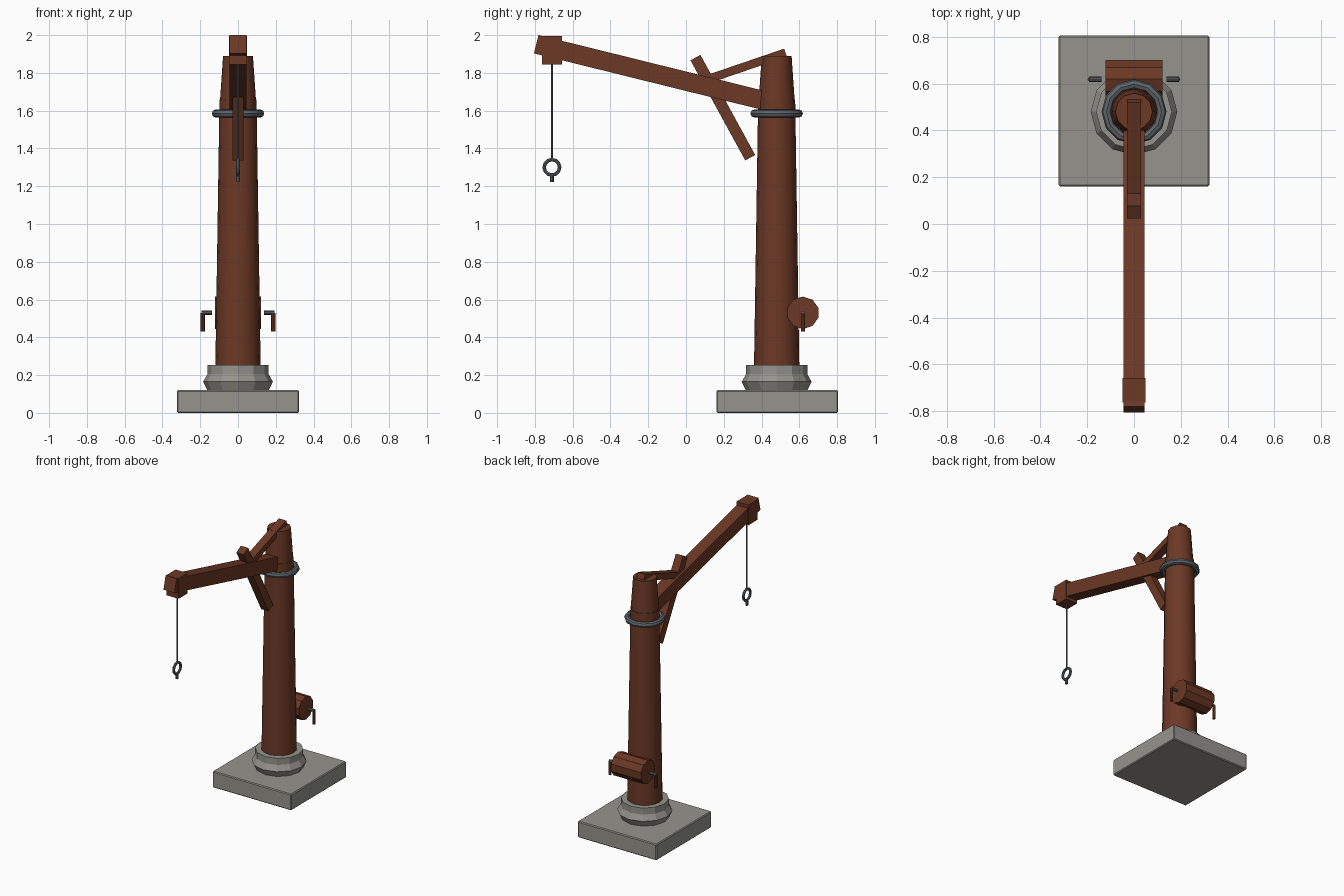
import bpy, math
from mathutils import Vector

if "Cube" in bpy.data.objects:
    bpy.data.objects.remove(bpy.data.objects["Cube"])

PY = 0.48  # y of the post axis


def material(name, rgb):
    m = bpy.data.materials.new(name)
    m.diffuse_color = (*rgb, 1)
    m.use_nodes = True
    m.node_tree.nodes["Principled BSDF"].inputs["Base Color"].default_value = m.diffuse_color
    return m


WOOD = material("brown wood", (0.150, 0.040, 0.019))
STONE = material("grey stone", (0.300, 0.295, 0.265))
METAL = material("dark metal", (0.115, 0.130, 0.150))


def finish(name, mat, smooth=False):
    o = bpy.context.object
    o.name = name
    o.data.materials.append(mat)
    if smooth:
        bpy.ops.object.shade_smooth_by_angle(angle=math.radians(40))
    return o


def box(name, mat, centre, size, tilt=0.0, bevel=0.0):
    bpy.ops.mesh.primitive_cube_add(size=1, location=centre)
    o = finish(name, mat)
    o.scale = size
    bpy.ops.object.transform_apply(location=False, rotation=False, scale=True)
    o.rotation_euler.x = tilt
    if bevel:
        b = o.modifiers.new("bevel", 'BEVEL')
        b.width, b.segments = bevel, 1
    return o


def beam(name, mat, a, b, width, thick):
    """Box between two (y, z) points in the x = 0 plane."""
    dy, dz = b[0] - a[0], b[1] - a[1]
    return box(name, mat, (0, (a[0] + b[0]) / 2, (a[1] + b[1]) / 2),
               (width, math.hypot(dy, dz), thick), math.atan2(dz, dy))


def rod(name, mat, a, b, r, sides=8, spin=0.0, smooth=True):
    a, b = Vector(a), Vector(b)
    bpy.ops.mesh.primitive_cylinder_add(vertices=sides, radius=r, depth=(b - a).length,
                                        location=(a + b) / 2)
    o = finish(name, mat, smooth)
    o.rotation_euler = (b - a).to_track_quat('Z', 'Y').to_euler()
    return o


def ring(name, mat, centre, major, minor, segs, rot=(0, 0, 0)):
    bpy.ops.mesh.primitive_torus_add(major_radius=major, minor_radius=minor, major_segments=segs,
                                     minor_segments=8, location=centre, rotation=rot)
    return finish(name, mat, True)


def lathe(name, mat, profile, sides, smooth):
    """Closed turned shape about the post axis from (radius, z) points."""
    verts, faces = [], []
    for r, z in profile:
        for i in range(sides):
            t = 2 * math.pi * i / sides
            verts.append((r * math.cos(t), r * math.sin(t), z))
    for k in range(len(profile) - 1):
        for i in range(sides):
            j = (i + 1) % sides
            faces.append((k * sides + i, k * sides + j, (k + 1) * sides + j, (k + 1) * sides + i))
    faces.append(tuple(reversed(range(sides))))
    faces.append(tuple(range((len(profile) - 1) * sides, len(profile) * sides)))
    me = bpy.data.meshes.new(name)
    me.from_pydata(verts, [], faces)
    o = bpy.data.objects.new(name, me)
    o.location = (0, PY, 0)
    bpy.context.collection.objects.link(o)
    bpy.ops.object.select_all(action='DESELECT')
    bpy.context.view_layer.objects.active = o
    o.select_set(True)
    return finish(name, mat, smooth)


# Stone foot
box("base_slab", STONE, (0, 0.483, 0.06), (0.645, 0.645, 0.12), bevel=0.006)
lathe("plinth", STONE, [(0.16, 0.115), (0.185, 0.165), (0.162, 0.205), (0.162, 0.253)], 12, False)

# Tapered post with narrower cap and iron collar
lathe("post", WOOD, [(0.12, 0.24), (0.098, 1.66)], 16, True)
lathe("post_cap", WOOD, [(0.099, 1.60), (0.079, 1.89)], 12, True)
ring("iron_collar", METAL, (0, PY, 1.585), 0.118, 0.021, 12)

# Boom, brace and tie
beam("boom", WOOD, (-0.793, 1.952), (0.44, 1.647), 0.09, 0.10)
box("boom_head", WOOD, (0, -0.71, 1.92), (0.097, 0.105, 0.15))
beam("brace", WOOD, (0.05, 1.881), (0.34, 1.351), 0.06, 0.06)
beam("upper_tie", WOOD, (0.12, 1.768), (0.527, 1.907), 0.06, 0.045)

# Rope and hook
rod("rope", METAL, (0, -0.71, 1.86), (0, -0.71, 1.345), 0.006, 6)
ring("hook_ring", METAL, (0, -0.71, 1.30), 0.041, 0.0095, 12, (0, math.pi / 2, 0))
rod("hook_tip", METAL, (0, -0.71, 1.255), (0, -0.71, 1.222), 0.01)

# Winch drum with a crank on each side
rod("winch_drum", WOOD, (-0.122, 0.619, 0.53), (0.122, 0.619, 0.53), 0.086, 10, smooth=False)
for side, s in (("left", -1), ("right", 1)):
    rod(side + "_crank_axle", METAL, (s * 0.138, 0.619, 0.53), (s * 0.192, 0.619, 0.53), 0.011)
    rod(side + "_crank_handle", WOOD, (s * 0.187, 0.619, 0.43), (s * 0.187, 0.619, 0.528), 0.011)
